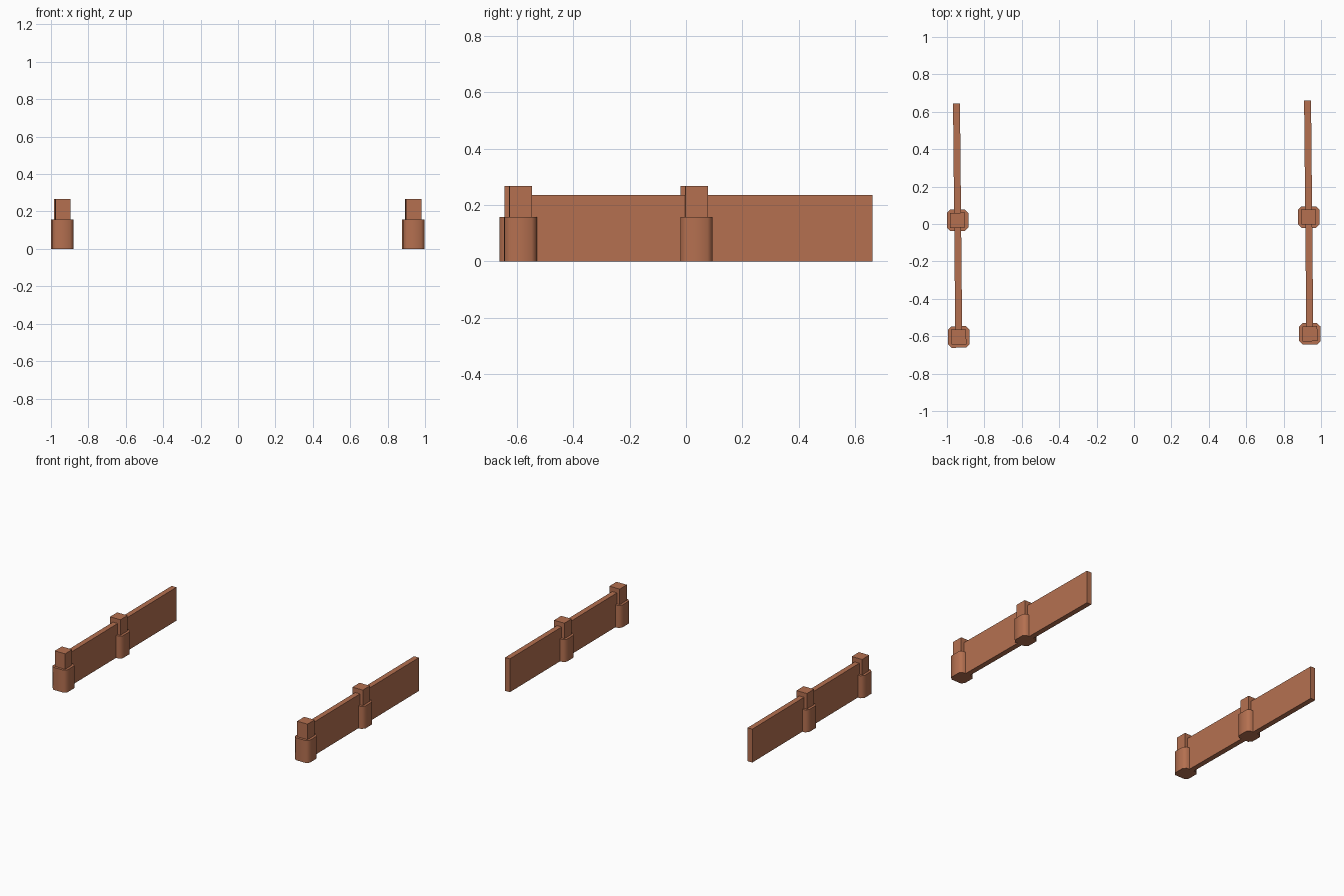
import bpy, bmesh, math
from mathutils import Matrix, Vector

if "Cube" in bpy.data.objects:
    bpy.data.objects.remove(bpy.data.objects["Cube"])

clay = bpy.data.materials.new("terracotta")
clay.diffuse_color = (0.46, 0.162, 0.08, 1)
clay.use_nodes = True
clay.node_tree.nodes["Principled BSDF"].inputs["Base Color"].default_value = clay.diffuse_color

SEG = 0.624          # spacing between posts
SLOPE = -0.006       # x drift per segment


def prism(name, outline, z0, z1, origin, smooth=False):
    """Extrude a flat outline between two heights, turned along the wall."""
    bm = bmesh.new()
    face = bm.faces.new([bm.verts.new((x, y, z0)) for x, y in outline])
    ext = bmesh.ops.extrude_face_region(bm, geom=[face])
    top = [v for v in ext["geom"] if isinstance(v, bmesh.types.BMVert)]
    bmesh.ops.translate(bm, verts=top, vec=(0, 0, z1 - z0))
    bmesh.ops.recalc_face_normals(bm, faces=bm.faces)
    turn = Matrix.Rotation(math.atan2(-SLOPE, SEG), 4, 'Z')
    bm.transform(Matrix.Translation(Vector((origin[0], origin[1], 0))) @ turn)
    mesh = bpy.data.meshes.new(name)
    bm.to_mesh(mesh)
    bm.free()
    mesh.materials.append(clay)
    obj = bpy.data.objects.new(name, mesh)
    bpy.context.collection.objects.link(obj)
    if smooth:
        bpy.ops.object.select_all(action='DESELECT')
        obj.select_set(True)
        bpy.context.view_layer.objects.active = obj
        bpy.ops.object.shade_smooth_by_angle(angle=math.radians(50))
    return obj


def rect(hx, y0, y1):
    return [(-hx, y0), (hx, y0), (hx, y1), (-hx, y1)]


def chamfered(h, c):
    k = h - c
    return [(-k, -h), (k, -h), (h, -k), (h, k), (k, h), (-k, h), (-h, k), (-h, -k)]


# Two walls, each made of two panels that start at a post
for side, x, y in (("left", -0.937, -0.604), ("right", 0.940, -0.587)):
    for i, place in enumerate(("front", "middle")):
        at = (x + i * SLOPE, y + i * SEG)
        prism(f"{side}_{place}_post_base", chamfered(0.0575, 0.019), 0, 0.158, at, True)
        prism(f"{side}_{place}_post_cap", rect(0.040, -0.040, 0.040), 0.158, 0.267, at)
    prism(f"{side}_wall", rect(0.0185, 0, 2 * SEG), 0, 0.235, (x, y))
